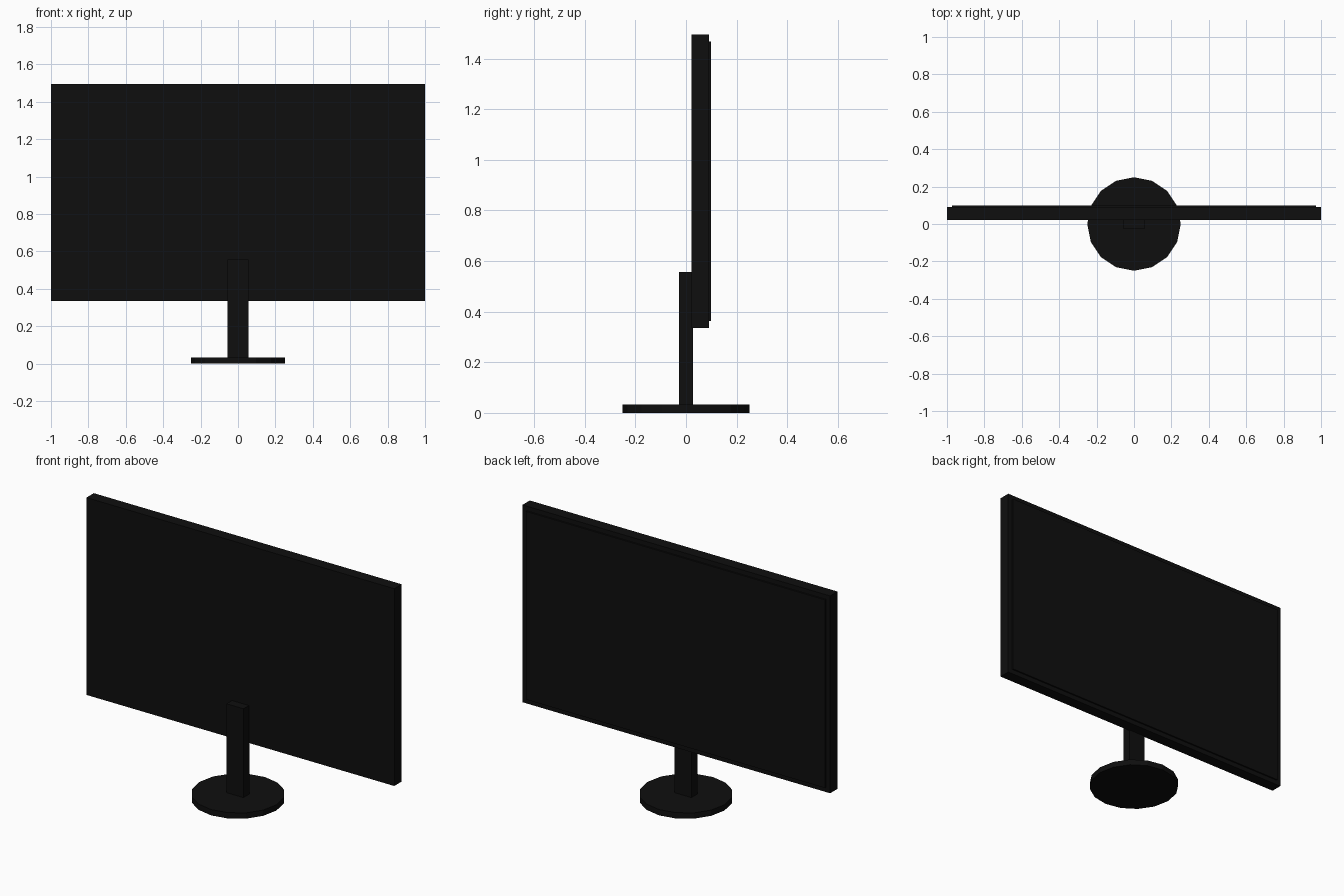
import bpy
import math

cube = bpy.data.objects.get("Cube")
if cube:
    bpy.data.objects.remove(cube, do_unlink=True)

# Single near-black plastic
black = bpy.data.materials.new("black_plastic")
black.use_nodes = True
colour = (0.0045, 0.0045, 0.0045, 1)
black.diffuse_color = colour
black.node_tree.nodes["Principled BSDF"].inputs["Base Color"].default_value = colour


def finish(name):
    obj = bpy.context.object
    obj.name = name
    bpy.ops.object.transform_apply(location=False, rotation=True, scale=True)
    obj.data.materials.append(black)
    return obj


def box(name, x, y, z):
    """Box spanning the given (low, high) ranges."""
    spans = (x, y, z)
    bpy.ops.mesh.primitive_cube_add(size=1, location=[(a + b) / 2 for a, b in spans])
    bpy.context.object.scale = [b - a for a, b in spans]
    return finish(name)


# Round low-poly foot, with a vertex on each axis
bpy.ops.mesh.primitive_cylinder_add(vertices=16, radius=0.25, depth=0.034,
                                    location=(0, 0, 0.017))
finish("base")

# Upright, overlapping the casing slightly
box("stand_post", (-0.055, 0.055), (-0.028, 0.028), (0.03, 0.556))

# Wide casing and the slightly raised panel on its +y side
box("screen_casing", (-1, 1), (0.022, 0.09), (0.336, 1.495))
box("display_panel", (-0.972, 0.972), (0.085, 0.099), (0.363, 1.468))
